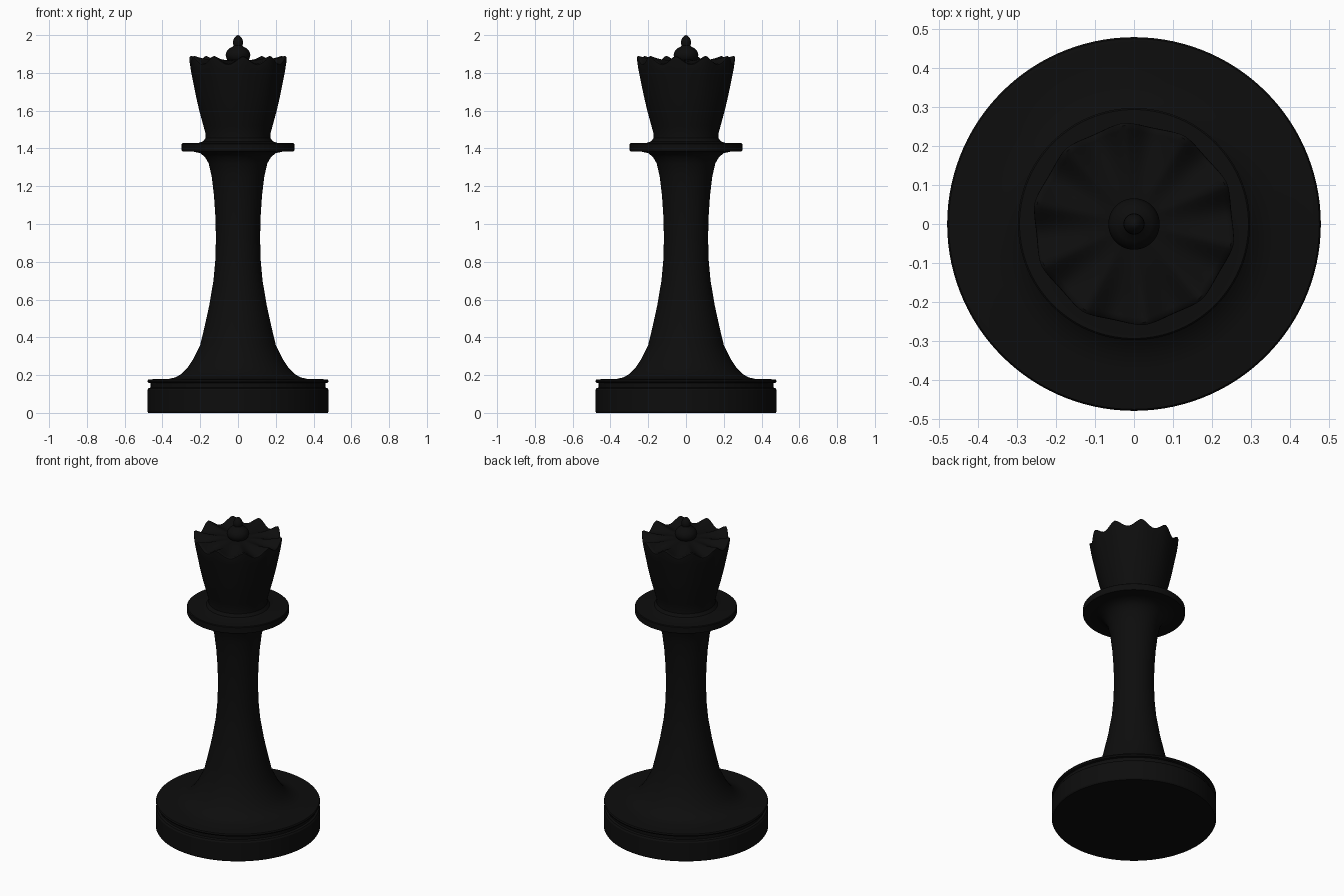
import bpy, bmesh, math

SEG = 120
LOBES = 10
PHASE = math.radians(24)

black = bpy.data.materials.new("black")
black.diffuse_color = (0.004, 0.004, 0.004, 1)


def valley(a):
    """0 on a crown point, 1 in the dip between two points."""
    return (0.5 - 0.5 * math.cos(LOBES * (a - PHASE))) ** 0.75


def lathe(name, profile, angle=30):
    """Revolve (r, z[, dip in r, dip in z]) rows around z."""
    bm = bmesh.new()
    rings = []
    for row in profile:
        r, z, dr, dz = (tuple(row) + (0, 0))[:4]
        ring = []
        for i in range(SEG):
            a = 2 * math.pi * i / SEG
            v = valley(a)
            rr = r - dr * v
            ring.append(bm.verts.new((rr * math.cos(a), rr * math.sin(a), z - dz * v)))
        rings.append(ring)
    for lo, hi in zip(rings, rings[1:]):
        for i in range(SEG):
            j = (i + 1) % SEG
            bm.faces.new((lo[i], lo[j], hi[j], hi[i]))
    bmesh.ops.remove_doubles(bm, verts=bm.verts, dist=1e-5)
    bmesh.ops.recalc_face_normals(bm, faces=bm.faces)
    mesh = bpy.data.meshes.new(name)
    bm.to_mesh(mesh)
    bm.free()
    obj = bpy.data.objects.new(name, mesh)
    bpy.context.collection.objects.link(obj)
    mesh.materials.append(black)
    bpy.ops.object.select_all(action='DESELECT')
    obj.select_set(True)
    bpy.context.view_layer.objects.active = obj
    bpy.ops.object.shade_smooth_by_angle(angle=math.radians(angle))
    return obj


# Base, stem and collar in one turned profile, running into the crown neck
lathe("turned_body", [
    (0, 0), (0.475, 0), (0.48, 0.008), (0.48, 0.12), (0.474, 0.13),
    (0.462, 0.135), (0.462, 0.157), (0.476, 0.16), (0.48, 0.168),
    (0.476, 0.176), (0.46, 0.178), (0.37, 0.179), (0.335, 0.187),
    (0.30, 0.205), (0.27, 0.235), (0.24, 0.28), (0.20, 0.36),
    (0.176, 0.46), (0.152, 0.57), (0.13, 0.70), (0.12, 0.81), (0.117, 0.92),
    (0.119, 1.03), (0.127, 1.15), (0.139, 1.25), (0.155, 1.32),
    (0.175, 1.355), (0.20, 1.375), (0.235, 1.383), (0.295, 1.385),
    (0.298, 1.39), (0.298, 1.424), (0.294, 1.428), (0.21, 1.429),
    (0.185, 1.437), (0.172, 1.455), (0, 1.455)])

# Flared crown with dips between the points of its rim
lathe("crown", [
    (0, 1.45), (0.172, 1.45), (0.171, 1.475), (0.183, 1.52),
    (0.205, 1.60), (0.224, 1.68, 0.001), (0.241, 1.76, 0.003),
    (0.253, 1.82, 0.005, 0.01), (0.261, 1.875, 0.009, 0.038),
    (0.261, 1.885, 0.010, 0.042), (0.254, 1.89, 0.010, 0.042),
    (0.243, 1.887, 0.008, 0.040), (0.21, 1.878, 0, 0.030),
    (0.17, 1.871, 0, 0.018), (0.12, 1.868, 0, 0.006),
    (0.07, 1.867), (0, 1.867)], 45)

# Finial: small ball with a pointed bud
lathe("finial", [
    (0, 1.855), (0.045, 1.86), (0.06, 1.875), (0.066, 1.895),
    (0.06, 1.914), (0.045, 1.93), (0.03, 1.938), (0.024, 1.945),
    (0.027, 1.957), (0.026, 1.97), (0.02, 1.984), (0.011, 1.995), (0, 2.0)], 45)
